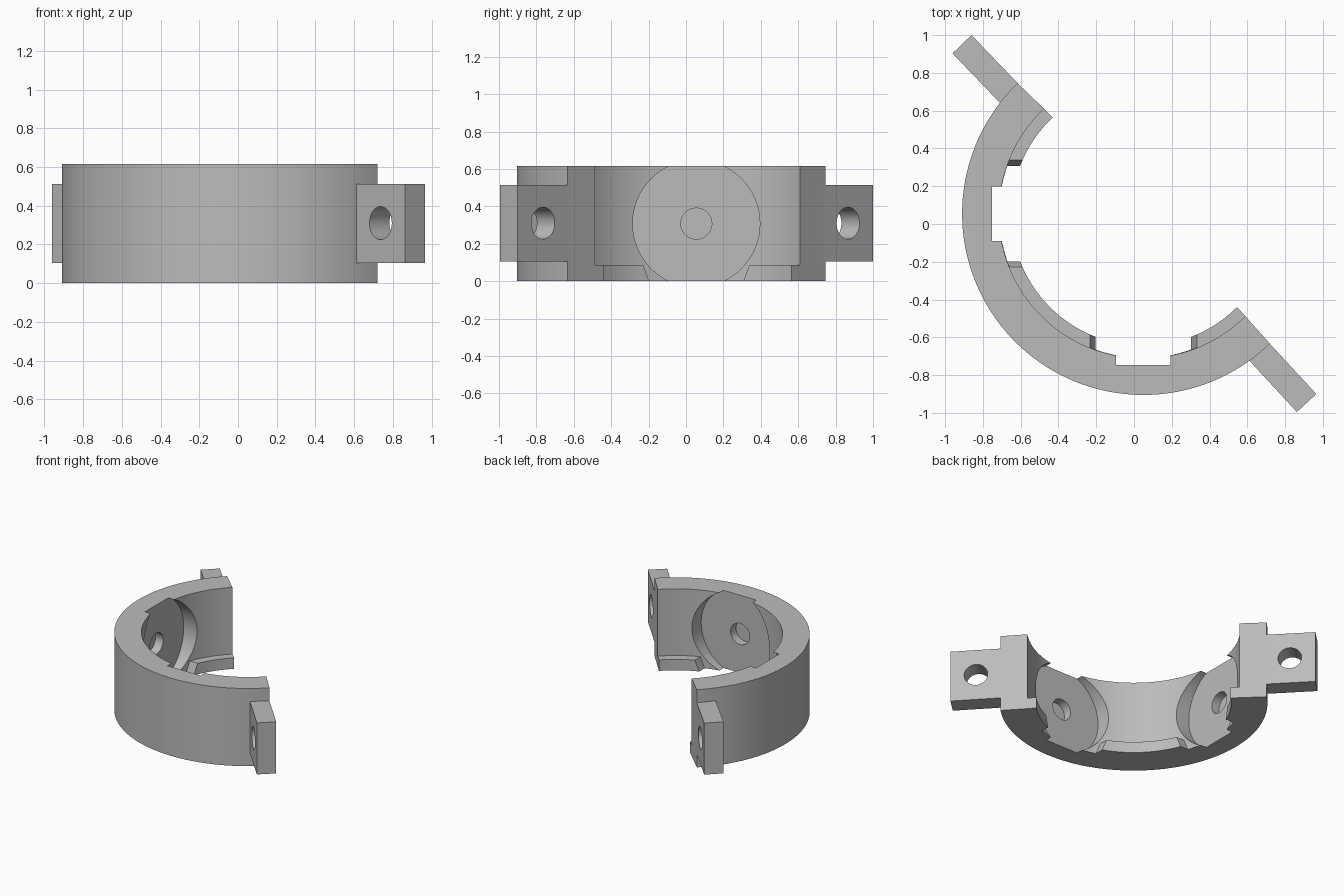
import bpy, bmesh, math
from mathutils import Vector

if "Cube" in bpy.data.objects:
    bpy.data.objects.remove(bpy.data.objects["Cube"])

CENTRE = Vector((0.05, 0.055, 0))
HEIGHT, MID = 0.615, 0.3075
R_OUT, R_IN, R_LIP, LIP_Z = 0.96, 0.765, 0.70, 0.087

grey = bpy.data.materials.new("plain_grey")
grey.use_nodes = True
grey.diffuse_color = (0.5, 0.5, 0.5, 1)
grey.node_tree.nodes["Principled BSDF"].inputs["Base Color"].default_value = (0.5, 0.5, 0.5, 1)


def make_object(name, bm):
    bmesh.ops.recalc_face_normals(bm, faces=bm.faces)
    mesh = bpy.data.meshes.new(name)
    bm.to_mesh(mesh)
    bm.free()
    mesh.materials.append(grey)
    ob = bpy.data.objects.new(name, mesh)
    bpy.context.collection.objects.link(ob)
    return ob


def loft(name, loops):
    """Solid skinned through matching closed loops, capped at both ends."""
    bm = bmesh.new()
    rows = [[bm.verts.new(p) for p in loop] for loop in loops]
    n = len(rows[0])
    for a, b in zip(rows, rows[1:]):
        for i in range(n):
            j = (i + 1) % n
            bm.faces.new((a[i], a[j], b[j], b[i]))
    bm.faces.new(rows[0])
    bm.faces.new(rows[-1])
    return make_object(name, bm)


def rod(name, start, end, radius):
    """Cylinder between two points."""
    axis = (end - start).normalized()
    side = axis.cross(Vector((0, 0, 1)))
    up = side.cross(axis)
    turns = [math.tau * i / 64 for i in range(64)]
    ring = [(side * math.cos(t) + up * math.sin(t)) * radius for t in turns]
    return loft(name, [[start + p for p in ring], [end + p for p in ring]])


def cut(ob, cutter):
    mod = ob.modifiers.new("cut", 'BOOLEAN')
    mod.operation, mod.solver, mod.object = 'DIFFERENCE', 'EXACT', cutter
    bpy.context.view_layer.objects.active = ob
    bpy.ops.object.modifier_apply(modifier=mod.name)
    bpy.data.objects.remove(cutter)


def finish(ob):
    bpy.ops.object.select_all(action='DESELECT')
    ob.select_set(True)
    bpy.context.view_layer.objects.active = ob
    bpy.ops.object.shade_smooth_by_angle(angle=math.radians(25))


# Half ring with an inner lip along its lower edge
profile = [(R_LIP, 0), (R_OUT, 0), (R_OUT, HEIGHT),
           (R_IN, HEIGHT), (R_IN, LIP_Z), (R_LIP, LIP_Z)]
STEPS = 96
loops = []
for i in range(STEPS + 1):
    loop = []
    for r, z in profile:
        k = (r - R_LIP) / (R_OUT - R_LIP)
        first, last = 133.3 + 0.7 * k, 315 - 0.8 * k
        a = math.radians(first + (last - first) * i / STEPS)
        loop.append(CENTRE + Vector((r * math.cos(a), r * math.sin(a), z)))
    loops.append(loop)
ring = loft("half_ring", loops)

# Two round flat-bottomed pockets, each with a blind hole and a gap in the lip
for d in (Vector((-1, 0, 0)), Vector((0, -1, 0))):
    side = Vector((-d.y, d.x, 0))
    base = CENTRE + Vector((0, 0, MID))
    cut(ring, rod("pocket_cutter", base + d * 0.3, base + d * 0.802, 0.34))
    cut(ring, rod("hole_cutter", base + d * 0.5, base + d * 0.87, 0.083))
    gap = []
    for z, half in ((-0.05, 0.235), (0.12, 0.295)):
        offs = [half * (i / 8 - 1) for i in range(17)]
        back = [(s, math.sqrt((R_IN - 0.001) ** 2 - s * s)) for s in offs]
        outline = back + [(half, 0.5), (-half, 0.5)]
        gap.append([CENTRE + side * s + d * t + Vector((0, 0, z)) for s, t in outline])
    cut(ring, loft("lip_gap_cutter", gap))
finish(ring)

# Bolt tabs standing out from the two ends
for name, root, tip in (("left_bolt_tab", (0.72, -0.635, 0), (0.965, -0.90, 0)),
                        ("right_bolt_tab", (-0.62, 0.75, 0), (-0.86, 1.0, 0))):
    root, tip = Vector(root), Vector(tip)
    u = (tip - root).normalized()
    n = Vector((-abs(u.y), -abs(u.x), 0))
    start = root - u * 0.02
    plan = [start, tip, tip + n * 0.14, start + n * 0.14]
    tab = loft(name, [[p + Vector((0, 0, z)) for p in plan] for z in (0.105, 0.513)])
    bolt = tip - u * 0.185 + Vector((0, 0, 0.31))
    cut(tab, rod("bolt_cutter", bolt - n * 0.1, bolt + n * 0.3, 0.085))
    finish(tab)
